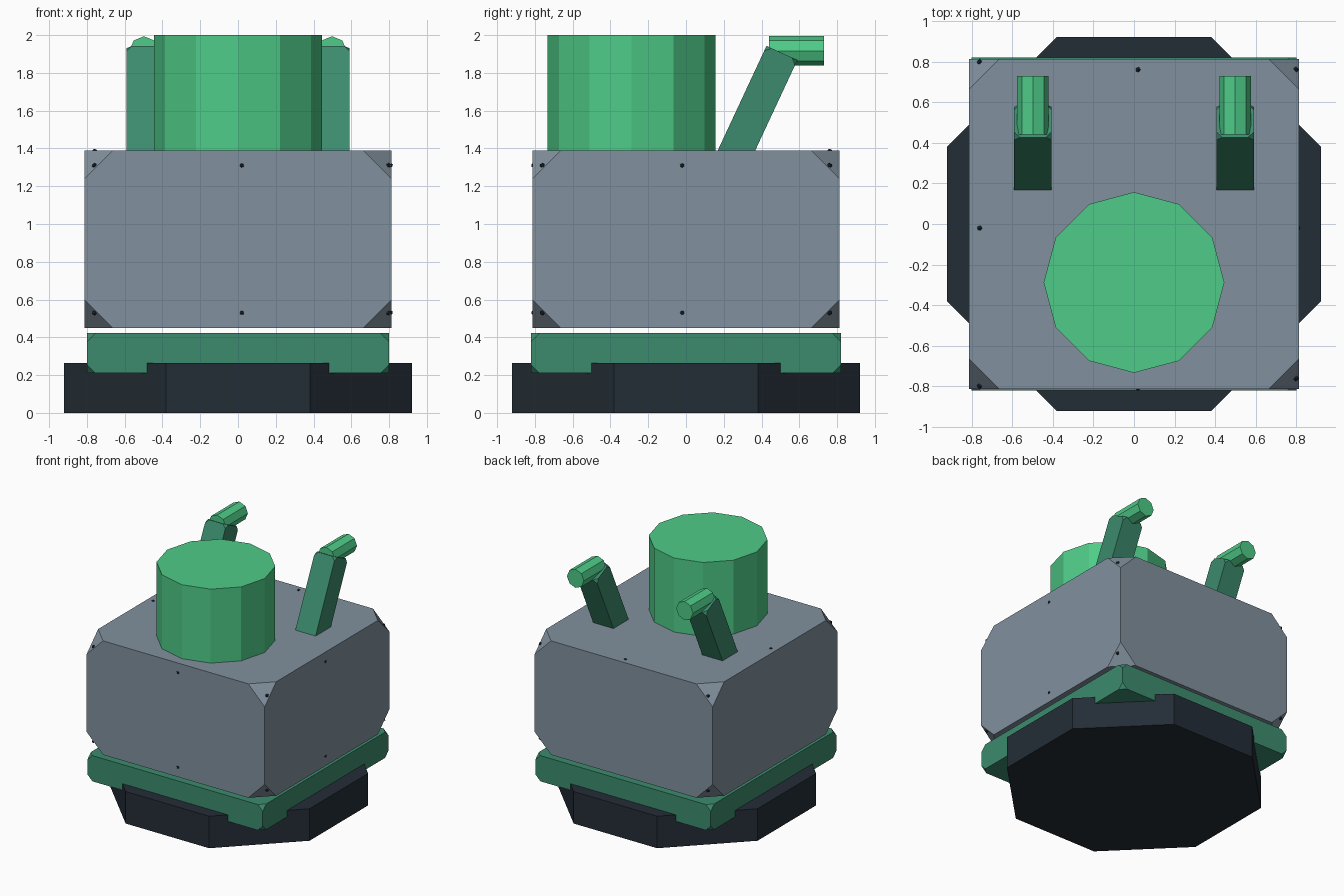
import bpy
import bmesh
from math import radians, pi
from mathutils import Matrix, Vector

cube = bpy.data.objects.get("Cube")
if cube:
    bpy.data.objects.remove(cube, do_unlink=True)


def material(name, rgb):
    mat = bpy.data.materials.new(name)
    mat.use_nodes = True
    color = (*rgb, 1.0)
    mat.diffuse_color = color
    mat.node_tree.nodes["Principled BSDF"].inputs["Base Color"].default_value = color
    return mat


bright_green = material("bright_green", (0.077, 0.60, 0.245))
dark_green = material("dark_green", (0.045, 0.26, 0.155))
slate_grey = material("slate_grey", (0.22, 0.28, 0.34))
charcoal = material("charcoal", (0.017, 0.026, 0.037))


def finish(name, bm, mat, matrix):
    mesh = bpy.data.meshes.new(name)
    bm.to_mesh(mesh)
    bm.free()
    mesh.materials.append(mat)
    obj = bpy.data.objects.new(name, mesh)
    obj.matrix_world = matrix
    bpy.context.collection.objects.link(obj)
    return obj


def clipped_box(name, center, size, cut, mat, tilt=0.0):
    """Box whose eight corners are cut off."""
    bm = bmesh.new()
    bmesh.ops.create_cube(bm, size=1, matrix=Matrix.Diagonal((*size, 1)))
    bmesh.ops.bevel(bm, geom=bm.verts[:], offset=cut, offset_type='ABSOLUTE',
                    segments=1, profile=0.5, affect='VERTICES')
    matrix = Matrix.Translation(center) @ Matrix.Rotation(tilt, 4, 'X')
    return finish(name, bm, mat, matrix)


def prism(name, center, radius, depth, sides, mat, spin=0.0, axis_y=False):
    """Flat-sided cylinder along z, or along y."""
    bm = bmesh.new()
    bmesh.ops.create_cone(bm, cap_ends=True, segments=sides, radius1=radius,
                          radius2=radius, depth=depth,
                          matrix=Matrix.Rotation(spin, 4, 'Z'))
    matrix = Matrix.Translation(center)
    if axis_y:
        matrix = matrix @ Matrix.Rotation(pi / 2, 4, 'X')
    return finish(name, bm, mat, matrix)


# Octagonal foot, rim plate and main body
prism("foot", (0, 0, 0.132), 0.996, 0.264, 8, charcoal, spin=pi / 8)
clipped_box("rim_plate", (0, 0, 0.316), (1.60, 1.64, 0.212), 0.045, dark_green)
clipped_box("body", (0, 0, 0.92), (1.625, 1.625, 0.94), 0.15, slate_grey)

# Twelve-sided drum on top
prism("drum", (0, -0.288, 1.69), 0.445, 0.62, 12, bright_green)

# Two leaning struts with a peg each
lean = radians(25)
axis = Vector((0, 0.423, 0.906))
length = 0.75
for side, x in (("left", 0.498), ("right", -0.498)):
    top = Vector((x, 0.508, 1.905))
    clipped_box(side + "_strut", top - axis * length / 2,
                (0.185, 0.18, length), 0.03, dark_green, tilt=-lean)
    prism(side + "_peg", (x, 0.585, 1.917), 0.077, 0.29, 8, bright_green, axis_y=True)

# Tiny rivets on the cut corners, the walls and the top
spots = [(0.02, 0.76, 1.385), (-0.76, -0.02, 1.385)]
for z in (0.53, 1.31):
    spots += [(-0.76, -0.797, z), (0.797, -0.76, z), (0.797, 0.76, z),
              (-0.76, 0.797, z), (0.02, -0.807, z), (0.807, -0.02, z)]
bm = bmesh.new()
for spot in spots:
    bmesh.ops.create_icosphere(bm, subdivisions=1, radius=0.014,
                               matrix=Matrix.Translation(spot))
finish("rivets", bm, charcoal, Matrix.Identity(4))
